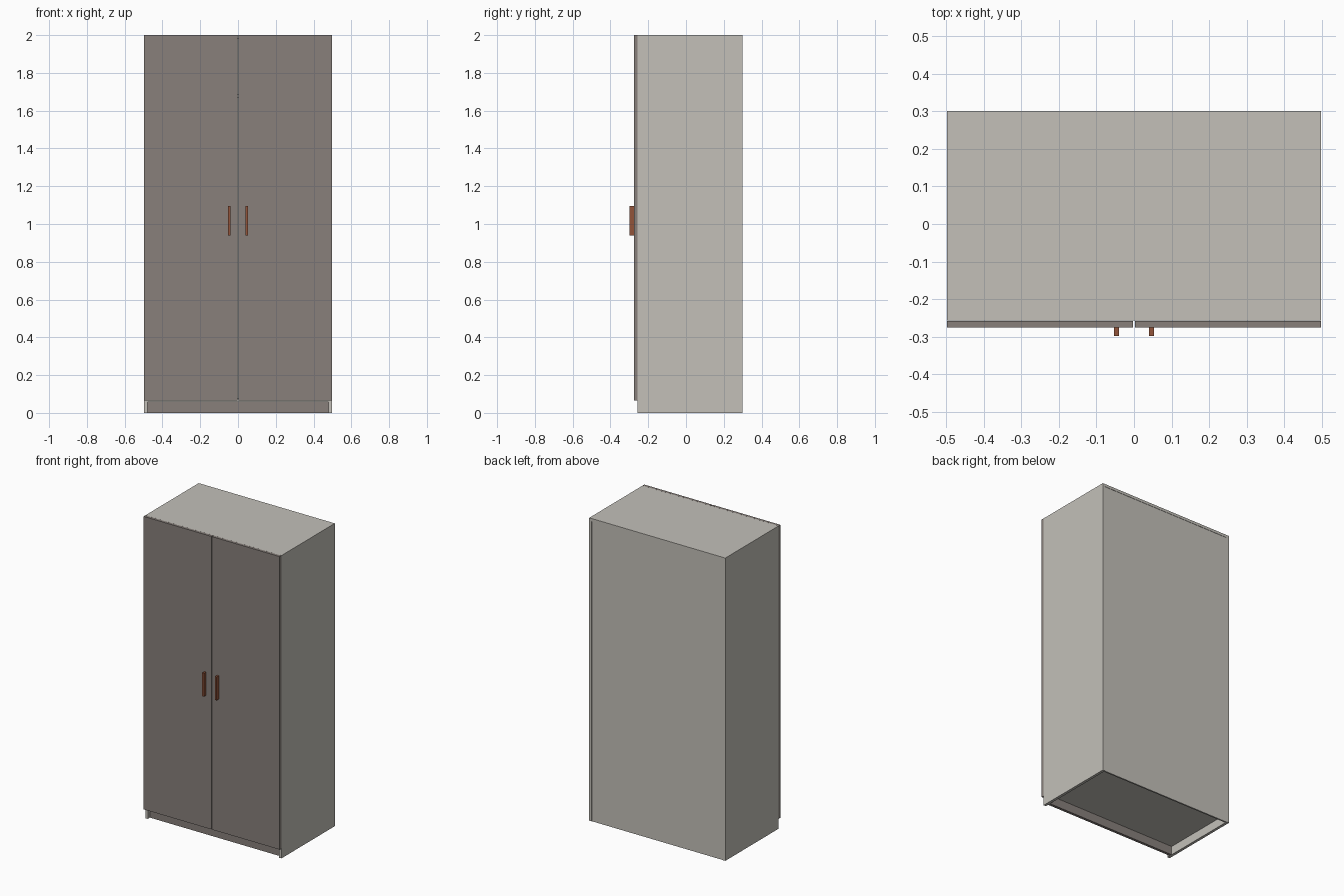
import bpy
import bmesh
from mathutils import Vector

if "Cube" in bpy.data.objects:
    bpy.data.objects.remove(bpy.data.objects["Cube"])


def material(name, rgb):
    """Flat colour from 0-255 sRGB, stored as linear."""
    lin = [(c / 255 / 12.92) if c < 11 else ((c / 255 + 0.055) / 1.055) ** 2.4 for c in rgb]
    m = bpy.data.materials.new(name)
    m.diffuse_color = (*lin, 1.0)
    m.use_nodes = True
    m.node_tree.nodes["Principled BSDF"].inputs["Base Color"].default_value = m.diffuse_color
    return m


CARCASS = material("pale_warm_grey", (195, 192, 185))
FRONT = material("taupe", (136, 128, 123))
HANDLE = material("copper_brown", (146, 84, 58))


def box(name, x, y, z, mat):
    """Box spanning the given (min, max) ranges."""
    bm = bmesh.new()
    bmesh.ops.create_cube(bm, size=1)
    for v in bm.verts:
        v.co = Vector([r[0] if c < 0 else r[1] for c, r in zip(v.co, (x, y, z))])
    me = bpy.data.meshes.new(name)
    bm.to_mesh(me)
    bm.free()
    me.materials.append(mat)
    ob = bpy.data.objects.new(name, me)
    bpy.context.collection.objects.link(ob)
    return ob


W = 0.497                    # half width
T = 0.018                    # board thickness
INNER = W - T
FRONT_Y, BACK_Y = -0.257, 0.30
H = 2.0
inside = (-INNER, INNER)

# Mirrored parts: side panels, doors and handles
for name, s in (("left", -1), ("right", 1)):
    def span(a, b):
        return tuple(sorted((s * a, s * b)))
    box(f"{name}_side_panel", span(INNER, W), (FRONT_Y, BACK_Y), (0, H), CARCASS)
    box(f"{name}_door", span(0.002, W), (FRONT_Y - T, FRONT_Y - 0.0005), (0.065, H), FRONT)
    box(f"{name}_handle", span(0.040, 0.053), (-0.298, FRONT_Y - T), (0.94, 1.095), HANDLE)

# Top, bottom and back boards between the sides
box("top_panel", inside, (FRONT_Y, BACK_Y), (H - T, H), CARCASS)
box("bottom_panel", inside, (FRONT_Y, BACK_Y - 0.012), (0.057, 0.057 + T), CARCASS)
box("back_panel", inside, (BACK_Y - 0.012, BACK_Y - 0.002), (0, H - T), CARCASS)

# Recessed kick board under the doors
box("plinth", inside, (FRONT_Y + 0.022, FRONT_Y + 0.022 + T), (0, 0.057), FRONT)

# Interior hat shelf
box("shelf", inside, (FRONT_Y + 0.02, BACK_Y - 0.012), (1.67, 1.67 + T), CARCASS)
